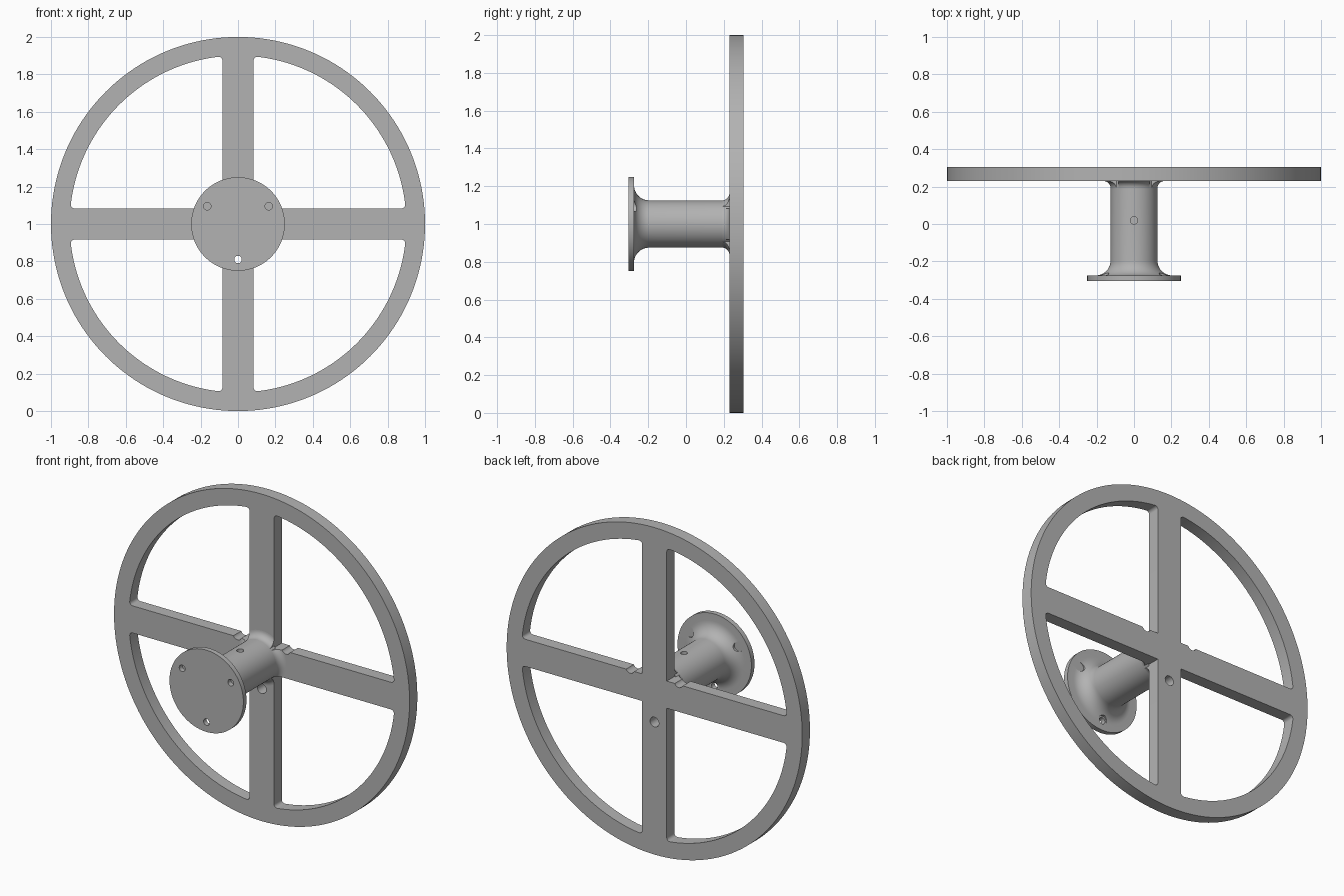
import bpy, bmesh, math
from mathutils import Matrix, Vector

if "Cube" in bpy.data.objects:
    bpy.data.objects.remove(bpy.data.objects["Cube"])

CENTRE = Vector((0, 0, 1))
WHEEL_FRONT, WHEEL_BACK = 0.23, 0.305
SPOKE = 0.083          # half width of a spoke
RIM_IN = 0.9
FILLET = 0.02
HUB_R = 0.125

grey = bpy.data.materials.new("plain grey")
grey.use_nodes = True
grey.diffuse_color = (0.45, 0.45, 0.45, 1)
grey.node_tree.nodes["Principled BSDF"].inputs["Base Color"].default_value = grey.diffuse_color


def finish(name, bm):
    bmesh.ops.recalc_face_normals(bm, faces=bm.faces)
    mesh = bpy.data.meshes.new(name)
    bm.to_mesh(mesh)
    bm.free()
    mesh.materials.append(grey)
    obj = bpy.data.objects.new(name, mesh)
    bpy.context.collection.objects.link(obj)
    return obj


def prism(name, outline, y0, y1):
    """Extrude an (x, z) outline about the axle from y0 to y1."""
    bm = bmesh.new()
    face = bm.faces.new([bm.verts.new((x, y0, z + CENTRE.z)) for x, z in outline])
    ext = bmesh.ops.extrude_face_region(bm, geom=[face])
    moved = [v for v in ext["geom"] if isinstance(v, bmesh.types.BMVert)]
    bmesh.ops.translate(bm, verts=moved, vec=(0, y1 - y0, 0))
    return finish(name, bm)


def circle(r, n, x=0, z=0):
    return [(x + r * math.cos(math.tau * i / n), z + r * math.sin(math.tau * i / n))
            for i in range(n)]


def lathe(name, profile, n=96):
    """Spin an (r, y) profile, closed by caps, about the axle."""
    bm = bmesh.new()
    rings = [[bm.verts.new((x, y, z + CENTRE.z)) for x, z in circle(r, n)] for r, y in profile]
    for a, b in zip(rings, rings[1:]):
        for i in range(n):
            j = (i + 1) % n
            bm.faces.new((a[i], a[j], b[j], b[i]))
    bm.faces.new(rings[0])
    bm.faces.new(rings[-1])
    return finish(name, bm)


def boolean(obj, tool, operation="DIFFERENCE", keep=False):
    mod = obj.modifiers.new("cut", "BOOLEAN")
    mod.operation, mod.object, mod.solver = operation, tool, "EXACT"
    bpy.context.view_layer.objects.active = obj
    bpy.ops.object.modifier_apply(modifier=mod.name)
    if not keep:
        bpy.data.objects.remove(tool)


def cove(r, y, radius, direction, steps=10):
    """Concave quarter arc from a wall at y down to the shaft radius r."""
    return [(r + radius * (1 - math.sin(a)), y + direction * radius * (1 - math.cos(a)))
            for a in (math.pi / 2 * i / steps for i in range(steps + 1))]


# Wheel: disc with four windows, rounded where the spokes meet the rim
wheel = prism("spoked_wheel", circle(1, 160), WHEEL_FRONT, WHEEL_BACK)
off = SPOKE + FILLET
reach = math.sqrt((RIM_IN - FILLET) ** 2 - off ** 2)
tilt = math.atan2(off, reach)
corner = []
for i in range(7):
    a = -math.pi / 2 + (tilt + math.pi / 2) * i / 6
    corner.append((reach + FILLET * math.cos(a), off + FILLET * math.sin(a)))
arc = []
for i in range(1, 40):
    a = tilt + (math.pi / 2 - 2 * tilt) * i / 40
    arc.append((RIM_IN * math.cos(a), RIM_IN * math.sin(a)))
window = [(SPOKE, SPOKE)] + corner + arc + [(z, x) for x, z in reversed(corner)]
for sx in (1, -1):
    for sz in (1, -1):
        boolean(wheel, prism("window_cutter", [(sx * x, sz * z) for x, z in window], 0.1, 0.4))

# Hub: front flange sweeping into a round shaft
hub = lathe("flanged_hub", [(0.25, -0.305), (0.25, -0.275)]
            + cove(HUB_R, -0.275, 0.08, 1) + [(HUB_R, WHEEL_FRONT)])

# Flare where the shaft meets the spokes, trimmed to the spoke width
flare = lathe("hub_flare", [(0.1, 0.18)] + cove(HUB_R, WHEEL_FRONT, 0.04, -1)[::-1])
s, e = SPOKE, 0.3
cross = [(s, e), (s, s), (e, s), (e, -s), (s, -s), (s, -e),
         (-s, -e), (-s, -s), (-e, -s), (-e, s), (-s, s), (-s, e)]
boolean(flare, prism("cross_cutter", cross, 0.1, 0.4), "INTERSECT")

# Three screw holes through the flange, with wider tool access behind it
for deg in (30, 150, 270):
    x, z = 0.19 * math.cos(math.radians(deg)), 0.19 * math.sin(math.radians(deg))
    boolean(hub, prism("screw_cutter", circle(0.02, 24, x, z), -0.4, 0))
    access = prism("access_cutter", circle(0.03, 24, x, z), -0.275, 0.4)
    for part in (hub, flare, wheel):
        boolean(part, access, keep=True)
    bpy.data.objects.remove(access)

# Set screw hole in the top of the shaft
bm = bmesh.new()
bmesh.ops.create_cone(bm, cap_ends=True, segments=24, radius1=0.02, radius2=0.02, depth=0.2,
                      matrix=Matrix.Translation(CENTRE + Vector((0, 0.02, 0.1))))
boolean(hub, finish("set_screw_cutter", bm))

for obj in (wheel, hub, flare):
    bpy.ops.object.select_all(action="DESELECT")
    obj.select_set(True)
    bpy.context.view_layer.objects.active = obj
    bpy.ops.object.shade_smooth_by_angle(angle=math.radians(30))
